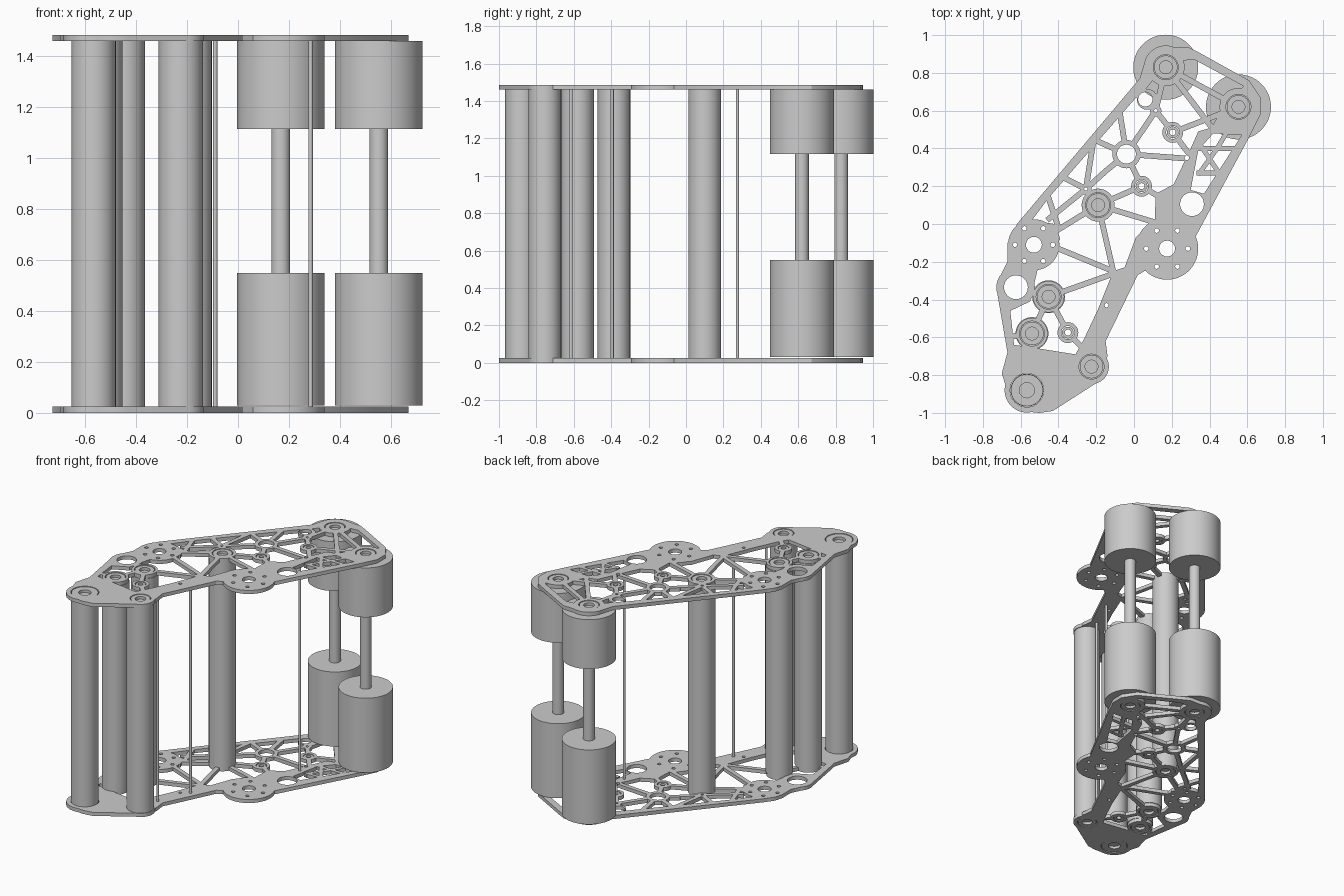
import bpy, bmesh, math
from mathutils import Vector

if "Cube" in bpy.data.objects:
    bpy.data.objects.remove(bpy.data.objects["Cube"])

T, TOP = 0.025, 1.46          # plate thickness, underside of the top plate
scene = bpy.context.scene.collection


def add(name, bm):
    bmesh.ops.recalc_face_normals(bm, faces=bm.faces)
    me = bpy.data.meshes.new(name)
    bm.to_mesh(me)
    bm.free()
    ob = bpy.data.objects.new(name, me)
    scene.objects.link(ob)
    return ob


def prism(name, pts, z0, z1):
    bm = bmesh.new()
    f = bm.faces.new([bm.verts.new((x, y, z0)) for x, y in pts])
    r = bmesh.ops.extrude_face_region(bm, geom=[f])
    for v in r["geom"]:
        if isinstance(v, bmesh.types.BMVert):
            v.co.z = z1
    return add(name, bm)


def circle(c, r, n=48):
    return [(c[0] + r * math.cos(2 * math.pi * i / n),
             c[1] + r * math.sin(2 * math.pi * i / n)) for i in range(n)]


def cyl(name, c, r, z0, z1, n=48):
    return prism(name, circle(c, r, n), z0, z1)


def bar(a, b, w):
    a, b = Vector(a), Vector(b)
    d = (b - a).normalized()
    s = Vector((-d.y, d.x)) * w / 2
    return prism("strut", [a + s, a - s, b - s, b + s], -0.2, 0.2)


def boolean(ob, op, others):
    for o in others:
        m = ob.modifiers.new("bool", 'BOOLEAN')
        m.operation, m.solver, m.object = op, 'MANIFOLD', o
    bpy.context.view_layer.update()
    dg = bpy.context.evaluated_depsgraph_get()
    me = bpy.data.meshes.new_from_object(ob.evaluated_get(dg))
    ob.modifiers.clear()
    ob.data = me
    for o in others:
        bpy.data.objects.remove(o)


def smooth(ob):
    bpy.ops.object.select_all(action='DESELECT')
    ob.select_set(True)
    bpy.context.view_layer.objects.active = ob
    bpy.ops.object.shade_smooth_by_angle(angle=math.radians(30))


def ring(name, c, ro, ri, z0, z1, n=40):
    bm = bmesh.new()
    rows = [[bm.verts.new((x, y, z)) for x, y in circle(c, r, n)]
            for r, z in ((ro, z0), (ro, z1), (ri, z1), (ri, z0))]
    for k in range(4):
        p, q = rows[k], rows[(k + 1) % 4]
        for i in range(n):
            j = (i + 1) % n
            bm.faces.new((p[i], p[j], q[j], q[i]))
    return add(name, bm)


# key centres in plan
W1, W2 = (0.168, 0.83), (0.553, 0.62)
N1, N2, N3, N4 = (0.205, 0.485), (-0.04, 0.37), (0.04, 0.20), (-0.35, -0.575)
C, D, E, F, G = (-0.19, 0.10), (-0.452, -0.385), (-0.54, -0.58), (-0.225, -0.755), (-0.567, -0.88)
M1, M2, B1, B2 = (0.175, -0.13), (-0.53, -0.11), (0.307, 0.105), (-0.625, -0.335)

# plate outline with rounded lobes
outline = [(.06, .87), (.14, .94), (.29, .935), (.34, .91), (.61, .76), (.67, .67), (.67, .58),
           (.61, .46), (.33, -.06), (.14, -.2), (.02, -.27), (-.15, -.62), (-.14, -.7),
           (-.18, -.83), (-.43, -.99), (-.50, -1.0), (-.60, -.99), (-.66, -.92), (-.70, -.79),
           (-.67, -.68), (-.725, -.36), (-.72, -.3), (-.67, -.2), (-.67, -.1), (-.62, 0), (.03, .77)]
plate = prism("bottom_plate", outline, 0, T)
lobes = [(W1, .115), (W2, .117), (M1, .165), (M2, .137), (B2, .104), (F, .092), (G, .118)]
boolean(plate, 'UNION', [cyl("lobe", c, r, 0, T) for c, r in lobes])

# open web area, less struts and hubs, gives the pockets
window = [(.06, .71), (.18, .86), (.32, .87), (.58, .73), (.46, .60), (.41, .51), (.34, .49),
          (.30, .40), (.21, .21), (.115, .16), (.11, .02), (.01, -.07), (-.05, -.23), (-.11, -.25),
          (-.19, -.45), (-.27, -.62), (-.31, -.69), (-.50, -.66), (-.635, -.64), (-.655, -.46),
          (-.55, -.41), (-.51, -.24), (-.39, -.08), (-.42, 0), (-.54, .02), (-.45, .14), (.02, .68)]
side_window = [(.42, .48), (.57, .47), (.37, .16), (.30, .18), (.34, .39)]
pockets = prism("pockets", window, -.1, .1)
side = prism("side_pockets", side_window, -.1, .1)
J1, J2, J3, J4 = (.115, .60), (-.255, .185), (-.15, .28), (-.11, -.25)
struts = [(W1, W2), (W1, (.42, .50)), (W1, J1), (W2, N1), (N1, J1), (N1, (.30, .36)),
          (N2, (.30, .345)), (N2, N3), (N2, J1), (N2, J3), (N3, (.14, .14)), (N3, C),
          (C, (.14, 0)), (C, J4), (C, (-.45, -.06)), (C, J2), (J2, J3), (J2, (-.21, .47)),
          (J2, (-.38, .25)), (J2, (-.46, .02)), (N2, (-.22, .45)), (N2, (-.08, .62)),
          (J1, (0, .70)), ((-.45, -.11), J4), (D, (-.10, -.26)), (D, N4), (D, E),
          (N4, (-.26, -.67)), ((-.46, .16), (-.40, -.02)), (B2, D), (E, (-.68, -.60))]
hubs = [(W1, .10), (W2, .10), (N1, .055), (N2, .075), (N3, .055), (C, .087), (M1, .165),
        (M2, .135), (B2, .10), (D, .083), (E, .083), (N4, .055), (F, .09), (J1, .03), (J2, .03),
        ((.07, .66), .055)]
boolean(pockets, 'DIFFERENCE', [bar(a, b, .03) for a, b in struts]
        + [cyl("hub", c, r, -.2, .2) for c, r in hubs])
boolean(side, 'DIFFERENCE', [bar(a, b, .025) for a, b in (
    ((.33, .40), (.54, .40)), ((.33, .27), (.45, .27)), ((.34, .26), (.44, .40)),
    ((.45, .27), (.35, .42)), ((.44, .40), (.50, .50)))])

# round holes: bearing seats, lightening holes, bolt circles
bearings = [(c, .062, .034) for c in (W1, W2, C, D, E, F)] + [(G, .085, .04)] \
    + [(c, .031, .016) for c in (N1, N3, N4)]
holes = [(c, r + .004) for c, r, _ in bearings]
holes += [(N2, .05), (B1, .063), (B2, .063), (M1, .042), (M2, .042), ((.06, .66), .038),
          (J1, .009), (J2, .009), ((.28, .35), .012), ((-.145, -.43), .011)]
for c, r in ((M1, .11), (M2, .10)):
    holes += [(p, .012) for p in circle(c, r, 6)]
boolean(plate, 'DIFFERENCE', [pockets, side] + [cyl("hole", c, r, -.1, .1, 32) for c, r in holes])
smooth(plate)
upper = plate.copy()
upper.name = "top_plate"
upper.location.z = TOP
scene.objects.link(upper)

# bearings seated in both plates
for i, (c, ro, ri) in enumerate(bearings):
    for z, side_name in ((0, "bottom"), (TOP, "top")):
        smooth(ring(f"{side_name}_bearing_{i}", c, ro, ri, z + .003, z + T - .003))

# long rollers
for i, c in enumerate((C, D, E, F, G)):
    smooth(cyl(f"roller_{i}", c, .087, T, TOP, 64))

# wheels in pairs on a shaft
for i, c in enumerate((W1, W2)):
    smooth(cyl(f"lower_wheel_{i}", c, .172, .03, .55, 72))
    smooth(cyl(f"upper_wheel_{i}", c, .172, 1.115, TOP, 72))
    smooth(cyl(f"wheel_shaft_{i}", c, .037, .55, 1.115))

# thin tie rods
for i, c in enumerate(((.285, .275), (-.09, -.395), (-.19, -.615))):
    smooth(cyl(f"tie_rod_{i}", c, .009, T, TOP, 20))
